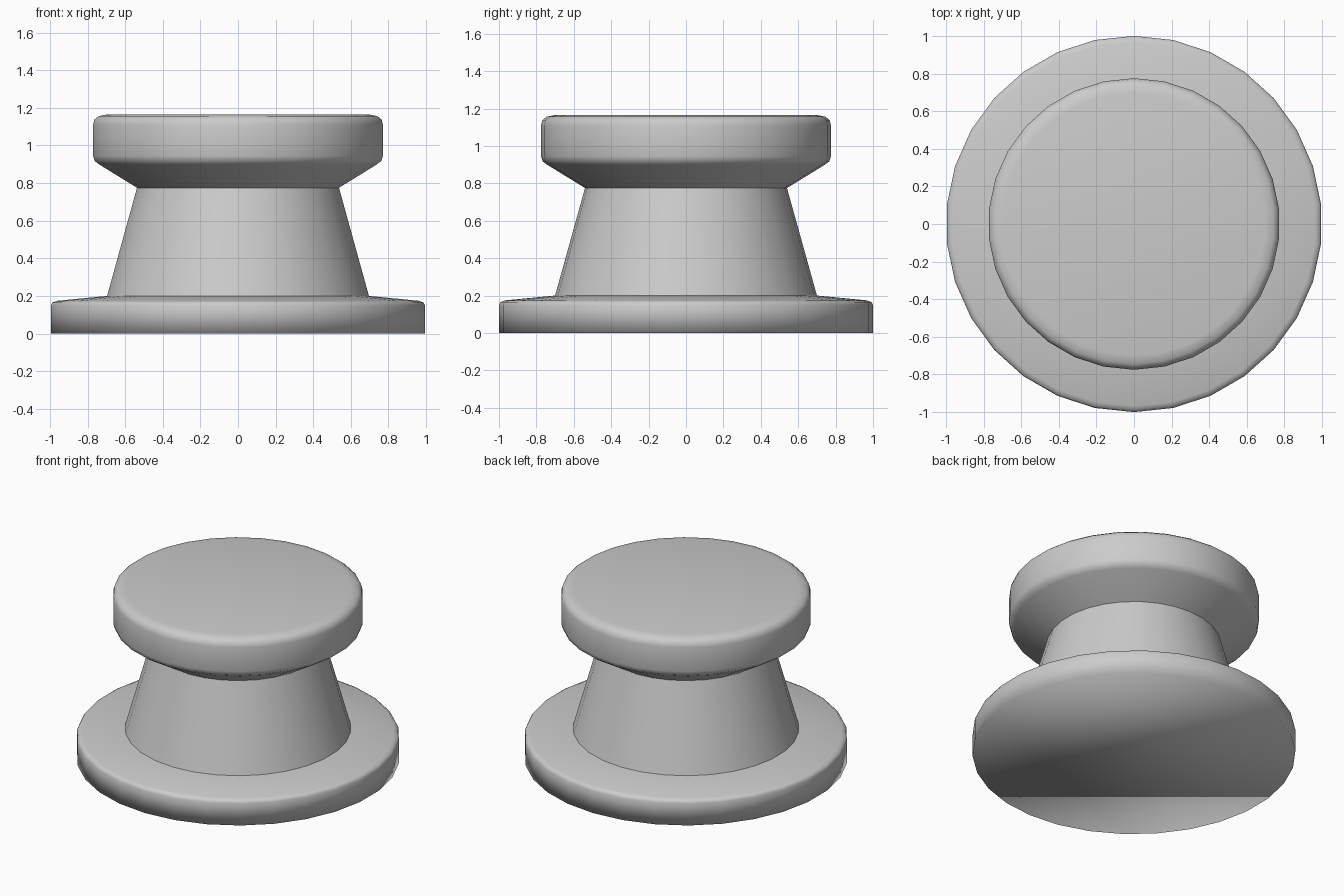
import bpy
import bmesh
from math import sin, cos, pi

if "Cube" in bpy.data.objects:
    bpy.data.objects.remove(bpy.data.objects["Cube"])

SIDES = 30


def lathe(name, profile, cap_bottom=False, cap_top=False):
    """Revolve a bottom-to-top (radius, z) profile into a smooth-shaded part."""
    bm = bmesh.new()
    rings = []
    for r, z in profile:
        rings.append([bm.verts.new((r * sin(2 * pi * i / SIDES),
                                    -r * cos(2 * pi * i / SIDES), z))
                      for i in range(SIDES)])
    for low, high in zip(rings, rings[1:]):
        for i in range(SIDES):
            j = (i + 1) % SIDES
            bm.faces.new((low[i], low[j], high[j], high[i]))
    if cap_bottom:
        bm.faces.new(rings[0][::-1])
    if cap_top:
        bm.faces.new(rings[-1])
    for f in bm.faces:
        f.smooth = True
    mesh = bpy.data.meshes.new(name)
    bm.to_mesh(mesh)
    bm.free()
    obj = bpy.data.objects.new(name, mesh)
    bpy.context.collection.objects.link(obj)
    return obj


# Wide base disc with a softened rim and slightly sloped top
lathe("base_disc", [(1.0, 0.0), (1.0, 0.15), (0.992, 0.165),
                    (0.968, 0.174), (0.70, 0.20)], cap_bottom=True)

# Tapered neck, open where it meets the other parts
lathe("neck", [(0.70, 0.20), (0.54, 0.775)])

# Flared cap with rounded edges
lathe("cap", [(0.54, 0.775), (0.742, 0.899), (0.766, 0.917), (0.775, 0.945),
              (0.775, 1.11), (0.768, 1.138), (0.745, 1.156), (0.70, 1.165)],
      cap_top=True)
